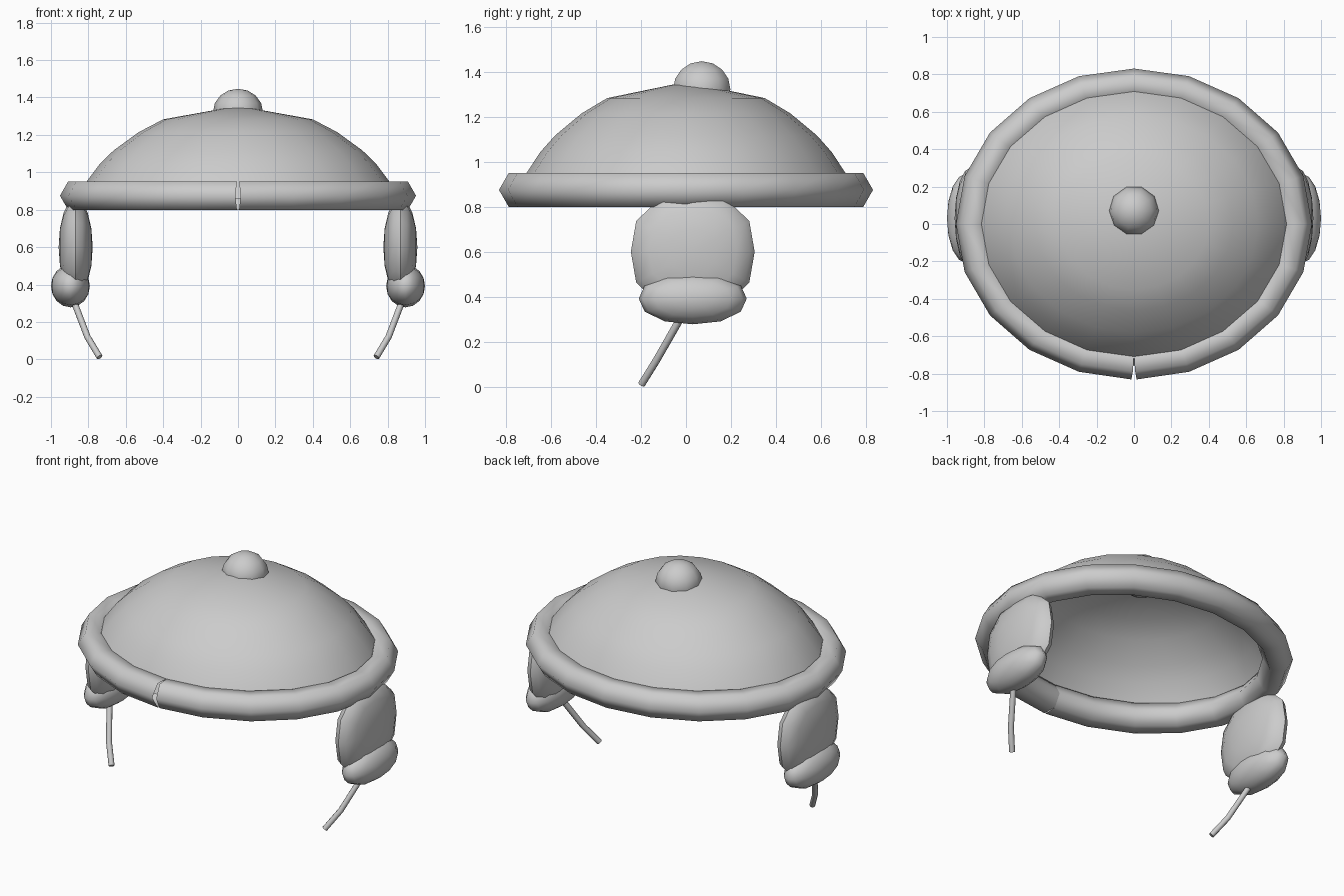
import bpy, bmesh, math
from mathutils import Vector

if "Cube" in bpy.data.objects:
    bpy.data.objects.remove(bpy.data.objects["Cube"])

grey = bpy.data.materials.new("light grey")
grey.diffuse_color = (0.6, 0.6, 0.6, 1)
grey.use_nodes = True
grey.node_tree.nodes["Principled BSDF"].inputs["Base Color"].default_value = grey.diffuse_color
SEGS = 20
SQUASH = 0.875  # depth of the hat relative to its width


def finish(name, bm, angle=50):
    bmesh.ops.recalc_face_normals(bm, faces=bm.faces)
    me = bpy.data.meshes.new(name)
    bm.to_mesh(me)
    bm.free()
    me.materials.append(grey)
    ob = bpy.data.objects.new(name, me)
    bpy.context.collection.objects.link(ob)
    bpy.ops.object.select_all(action='DESELECT')
    ob.select_set(True)
    bpy.context.view_layer.objects.active = ob
    bpy.ops.object.shade_smooth_by_angle(angle=math.radians(angle))
    return ob


def pad(name, centre, size, power, segs=12, rings=8):
    """Pillow whose outline in the y-z plane is a rounded box."""
    bm = bmesh.new()
    bmesh.ops.create_uvsphere(bm, u_segments=segs, v_segments=rings, radius=1)
    for v in bm.verts:
        x, y, z = v.co.z, v.co.x, v.co.y
        r = math.hypot(y, z)
        k = r / (abs(y) ** power + abs(z) ** power) ** (1 / power) if r > 1e-5 else 1
        v.co = Vector((x * size[0], y * k * size[1], z * k * size[2])) + Vector(centre)
    return finish(name, bm)


# Crown: open dome with a shallow cone at the top
bm = bmesh.new()
profile = [(0.865, 0.86), (0.81, 0.95), (0.74, 1.043), (0.665, 1.117),
           (0.53, 1.215), (0.40, 1.283)]
rings = []
for r, z in profile:
    rings.append([bm.verts.new((r * math.sin(math.tau * i / SEGS),
                                -r * SQUASH * math.cos(math.tau * i / SEGS), z))
                  for i in range(SEGS)])
for a, b in zip(rings, rings[1:]):
    for i in range(SEGS):
        j = (i + 1) % SEGS
        bm.faces.new((a[i], a[j], b[j], b[i]))
apex = bm.verts.new((0, 0, 1.355))
for i in range(SEGS):
    bm.faces.new((rings[-1][i], rings[-1][(i + 1) % SEGS], apex))
finish("crown", bm)

# Brim: six-sided roll, left open by a narrow wedge at the front
bm = bmesh.new()
rings = []
for i in range(SEGS + 1):
    a = math.tau * i / SEGS
    ring = []
    for k in range(6):
        t = math.tau * k / 6
        d = 0.087 * math.cos(t)
        x = (0.865 + d) * math.sin(a)
        if i in (0, SEGS):
            x += (1 if i == 0 else -1) * max(0, 0.18 * (d - 0.01))
        ring.append(bm.verts.new((x, -(0.744 + d) * math.cos(a),
                                  0.875 + 0.087 * math.sin(t))))
    rings.append(ring)
for a, b in zip(rings, rings[1:]):
    for k in range(6):
        m = (k + 1) % 6
        bm.faces.new((a[k], a[m], b[m], b[k]))
finish("brim", bm, 65)

# Button on top
bm = bmesh.new()
bmesh.ops.create_uvsphere(bm, u_segments=10, v_segments=8, radius=0.134)
for v in bm.verts:
    x, y, z = v.co
    v.co = (y, 0.07 - x, z * 0.93 + 1.322)
finish("top_button", bm)

# Ear flaps, their lower pads and hanging strings, on both sides
for side, s in (("right", 1), ("left", -1)):
    pad(side + "_ear_flap", (s * 0.868, 0.03, 0.60), (0.091, 0.275, 0.26), 2.5)
    pad(side + "_flap_pad", (s * 0.896, 0.03, 0.392), (0.104, 0.24, 0.114), 2.2)

    path = [Vector(p) for p in ((s * 0.885, -0.01, 0.33), (s * 0.805, -0.13, 0.12),
                                (s * 0.74, -0.197, 0.012))]
    bm = bmesh.new()
    loops = []
    for i, p in enumerate(path):
        d = (path[min(i + 1, 2)] - path[max(i - 1, 0)]).normalized()
        u = d.cross(Vector((0, 1, 0))).normalized()
        w = d.cross(u)
        loops.append([bm.verts.new(p + 0.017 * (u * math.cos(math.tau * k / 8)
                                                + w * math.sin(math.tau * k / 8)))
                      for k in range(8)])
    for a, b in zip(loops, loops[1:]):
        for k in range(8):
            m = (k + 1) % 8
            bm.faces.new((a[k], a[m], b[m], b[k]))
    bm.faces.new(loops[0])
    bm.faces.new(loops[-1])
    finish(side + "_string", bm)
